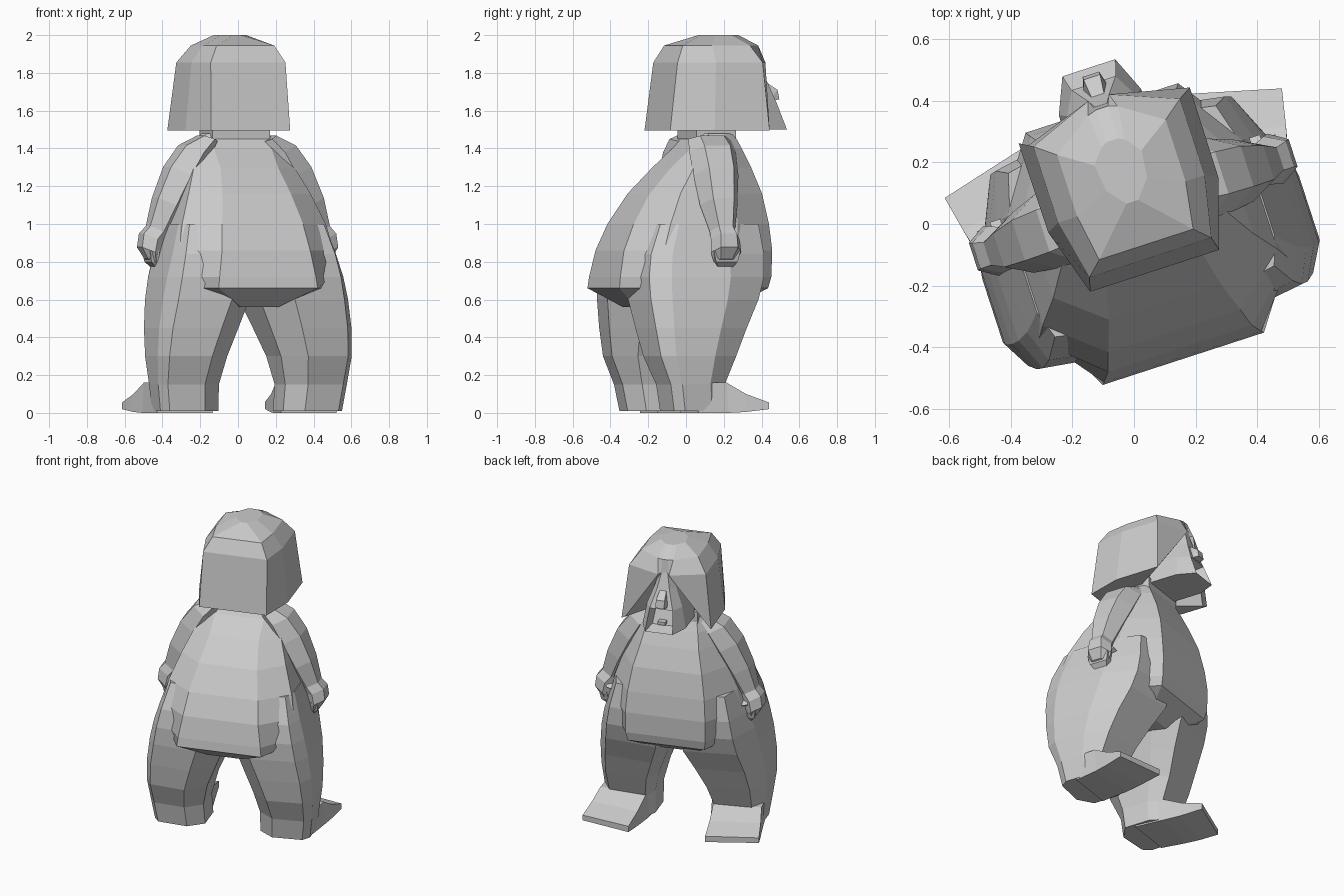
import bpy, bmesh, math
from mathutils import Matrix, Vector

# The figure is modelled facing +v, then turned 18 degrees about z
PLACE = Matrix.Rotation(math.radians(18), 4, 'Z') @ Matrix.Translation((0.017, 0, 0))
grey = bpy.data.materials.new("plain grey")
grey.diffuse_color = (0.6, 0.6, 0.6, 1)


def finish(name, bm):
    bmesh.ops.recalc_face_normals(bm, faces=bm.faces)
    bm.transform(PLACE)
    me = bpy.data.meshes.new(name)
    bm.to_mesh(me)
    bm.free()
    me.materials.append(grey)
    ob = bpy.data.objects.new(name, me)
    bpy.context.collection.objects.link(ob)
    return ob


def loft(rings):
    bm = bmesh.new()
    vs = [[bm.verts.new(p) for p in r] for r in rings]
    n = len(rings[0])
    for a, b in zip(vs, vs[1:]):
        for i in range(n):
            j = (i + 1) % n
            bm.faces.new((a[i], a[j], b[j], b[i]))
    bm.faces.new(vs[0])
    bm.faces.new(vs[-1])
    return bm


def mirrored(half, z):
    """half outline (u, v) from back to front -> full closed ring"""
    return [(u, v, z) for u, v in half] + [(-u, v, z) for u, v in reversed(half)]


def hull(pts):
    bm = bmesh.new()
    for p in pts:
        bm.verts.new(p)
    bmesh.ops.convex_hull(bm, input=bm.verts[:])
    return bm


# Torso: z, back half width, back v, side half width, front half width, front v
torso = [(0.56, 0.10, -0.32, 0.12, 0.12, 0.20),
         (0.66, 0.275, -0.465, 0.36, 0.25, 0.37),
         (0.72, 0.268, -0.458, 0.40, 0.26, 0.385),
         (0.86, 0.245, -0.43, 0.43, 0.26, 0.39),
         (1.00, 0.225, -0.37, 0.40, 0.25, 0.375),
         (1.16, 0.19, -0.27, 0.34, 0.225, 0.345),
         (1.30, 0.16, -0.14, 0.28, 0.19, 0.295),
         (1.40, 0.16, -0.03, 0.235, 0.17, 0.25),
         (1.48, 0.15, 0.03, 0.17, 0.15, 0.21)]
rings = []
for z, wb, vb, ws, wf, vf in torso:
    d = vf - vb
    rings.append(mirrored([(wb, vb), (ws, vb + 0.2 * d), (ws, vf - 0.3 * d), (wf, vf)], z))
finish("torso", loft(rings))
finish("neck", loft([mirrored([(0.16, 0.0), (0.16, 0.22)], 1.45),
                     mirrored([(0.16, 0.0), (0.16, 0.22)], 1.53)]))

# Legs: z, inner u, outer u, back v, front v
leg = [(0.01, 0.18, 0.505, -0.24, 0.09),
       (0.15, 0.185, 0.525, -0.265, 0.08),
       (0.30, 0.15, 0.54, -0.33, 0.15),
       (0.45, 0.09, 0.535, -0.36, 0.22),
       (0.60, 0.03, 0.515, -0.385, 0.30),
       (0.72, 0.05, 0.49, -0.39, 0.34),
       (0.84, 0.10, 0.455, -0.37, 0.345),
       (1.00, 0.12, 0.405, -0.30, 0.32)]
for s, side in ((1, "right"), (-1, "left")):
    rings = []
    for z, wi, wo, vb, vf in leg:
        d, w = vf - vb, wo - wi
        rings.append([(s * u, v, z) for u, v in (
            (wi, vb + 0.22 * d), (wi + 0.3 * w, vb), (wo - 0.11 * w, vb + 0.05 * d),
            (wo, vb + 0.2 * d), (wo, vf - 0.35 * d), (wo - 0.18 * w, vf - 0.06 * d),
            (wi + 0.12 * w, vf), (wi, vf - 0.25 * d))])
    finish(side + "_leg", loft(rings))

    # Splayed foot: a wedge running thin towards the toes
    foot = [[(0.19, -0.10, 0.0), (0.50, -0.10, 0.0), (0.515, -0.08, 0.16), (0.19, -0.08, 0.16)],
            [(0.21, 0.09, 0.0), (0.53, 0.06, 0.0), (0.525, 0.05, 0.16), (0.22, 0.08, 0.16)],
            [(0.23, 0.21, 0.005), (0.55, 0.15, 0.005), (0.55, 0.15, 0.10), (0.235, 0.21, 0.10)],
            [(0.25, 0.355, 0.02), (0.575, 0.27, 0.02), (0.575, 0.27, 0.055), (0.25, 0.355, 0.06)]]
    finish(side + "_foot", loft([[(s * u, v, z) for u, v, z in r] for r in foot]))

    # Arm: centre u, v, z, half thickness, half depth
    arm = [(0.16, 0.075, 1.45, 0.04, 0.12), (0.225, 0.07, 1.38, 0.08, 0.13),
           (0.295, 0.065, 1.26, 0.095, 0.125), (0.375, 0.055, 1.10, 0.085, 0.105),
           (0.435, 0.055, 0.96, 0.065, 0.07), (0.47, 0.06, 0.92, 0.065, 0.08),
           (0.485, 0.06, 0.85, 0.06, 0.085), (0.475, 0.055, 0.80, 0.035, 0.06)]
    rings = [[(s * (u + a * t), v + b * d, z + a * t * 0.45) for a, b in (
        (1, 0.55), (1, -0.55), (0, -1), (-1, -0.5), (-1, 0.5), (0, 1))]
        for u, v, z, t, d in arm]
    finish(side + "_arm", loft(rings))
    finish(side + "_fingers", loft([
        [(s * (u + a * 0.024), v + b, z) for a, b in ((1, h), (-1, h), (-1, -h), (1, -h))]
        for u, v, z, h in ((0.485, 0.06, 0.86, 0.075), (0.475, 0.06, 0.80, 0.06), (0.445, 0.06, 0.77, 0.04))]))
    finish(side + "_thumb", hull([(s * u, v, z) for u, v, z in (
        (0.46, 0.10, 0.93), (0.46, 0.15, 0.90), (0.46, 0.10, 0.87),
        (0.385, 0.11, 0.91), (0.385, 0.15, 0.88), (0.385, 0.12, 0.865))]))

# Hair: boxy helmet shape with a tent-like opening from the brow to the front tips
hair = [mirrored([(0.22, -0.165), (0.29, 0.06), (0.292, 0.365), (0.275, 0.345), (0.16, 0.17)], 1.495),
        mirrored([(0.208, -0.12), (0.25, 0.08), (0.25, 0.34), (0.035, 0.425), (0.025, 0.40)], 1.855),
        mirrored([(0.16, -0.075), (0.185, 0.08), (0.185, 0.29), (0.05, 0.38), (0.02, 0.39)], 1.945),
        mirrored([(0.02, 0.07), (0.07, 0.13), (0.08, 0.22), (0.04, 0.27), (0.02, 0.28)], 2.0)]
finish("hair", loft(hair))

# Face: narrow wedge widening to the chin, with a recessed mouth
face = loft([mirrored([(0.14, 0.16), (0.14, 0.41), (0.09, 0.527)], 1.50),
             mirrored([(0.115, 0.16), (0.115, 0.40), (0.075, 0.475)], 1.64),
             mirrored([(0.07, 0.20), (0.07, 0.38), (0.04, 0.43)], 1.76),
             mirrored([(0.04, 0.20), (0.04, 0.37), (0.02, 0.40)], 1.86)])
face.faces.ensure_lookup_table()
bmesh.ops.recalc_face_normals(face, faces=face.faces)
mouth = min((f for f in face.faces if f.normal.y > 0.8), key=lambda f: f.calc_center_median().z)
bmesh.ops.inset_region(face, faces=[mouth], thickness=0.03)
bmesh.ops.translate(face, verts=mouth.verts[:], vec=Vector((0, -0.08, 0)))
finish("face", face)
finish("tongue", hull([(u, v, z) for u in (-0.025, 0.025) for v in (0.40, 0.47) for z in (1.53, 1.55)]))
finish("nose", hull([(u, v, z) for u, v, z in (
    (-0.02, 0.42, 1.76), (0.02, 0.42, 1.76), (-0.045, 0.44, 1.65), (0.045, 0.44, 1.65),
    (-0.028, 0.495, 1.71), (0.028, 0.495, 1.71), (-0.028, 0.505, 1.66), (0.028, 0.505, 1.66))]))
